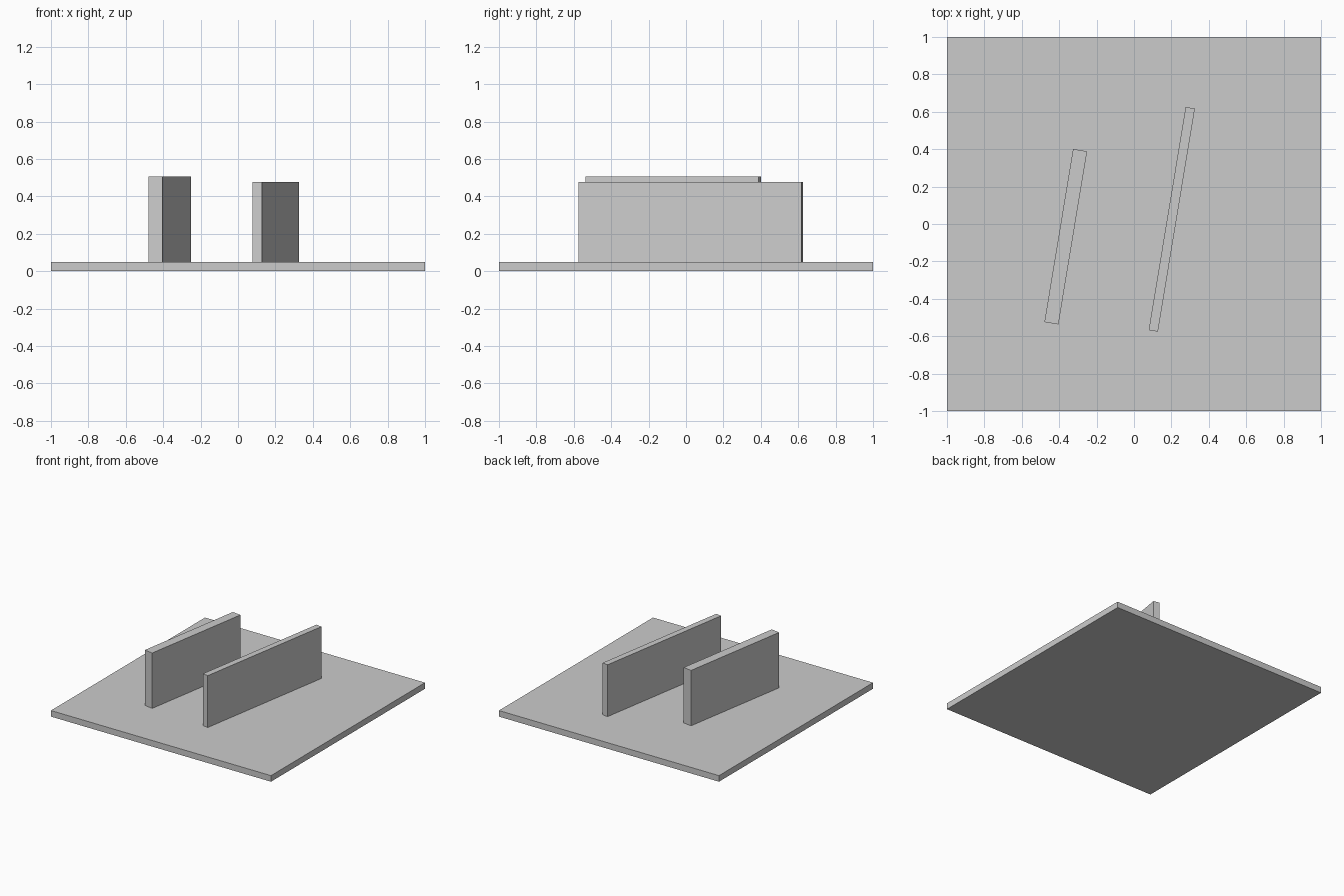
import bpy
from math import radians

default_cube = bpy.data.objects.get("Cube")
if default_cube:
    bpy.data.objects.remove(default_cube, do_unlink=True)

# Single plain grey
grey = bpy.data.materials.new("light_grey")
grey.use_nodes = True
colour = (0.6, 0.6, 0.6, 1)
grey.diffuse_color = colour
grey.node_tree.nodes["Principled BSDF"].inputs["Base Color"].default_value = colour


def block(name, centre, size, bottom, top, turn=0):
    """Box standing between two heights, turned about z by degrees."""
    bpy.ops.mesh.primitive_cube_add(
        size=1,
        location=(centre[0], centre[1], (bottom + top) / 2),
        rotation=(0, 0, radians(turn)),
    )
    obj = bpy.context.object
    obj.name = name
    obj.scale = (size[0], size[1], top - bottom)
    bpy.ops.object.transform_apply(location=False, rotation=False, scale=True)
    obj.data.materials.append(grey)
    return obj


slab_top = 0.05

# Square ground slab
block("base_slab", (0, 0), (2, 2), 0, slab_top)

# Two upright walls, slightly turned
block("right_wall", (-0.365, -0.068), (0.076, 0.938), slab_top, 0.505, -9.4)
block("left_wall", (0.202, 0.025), (0.05, 1.209), slab_top, 0.476, -9.4)
